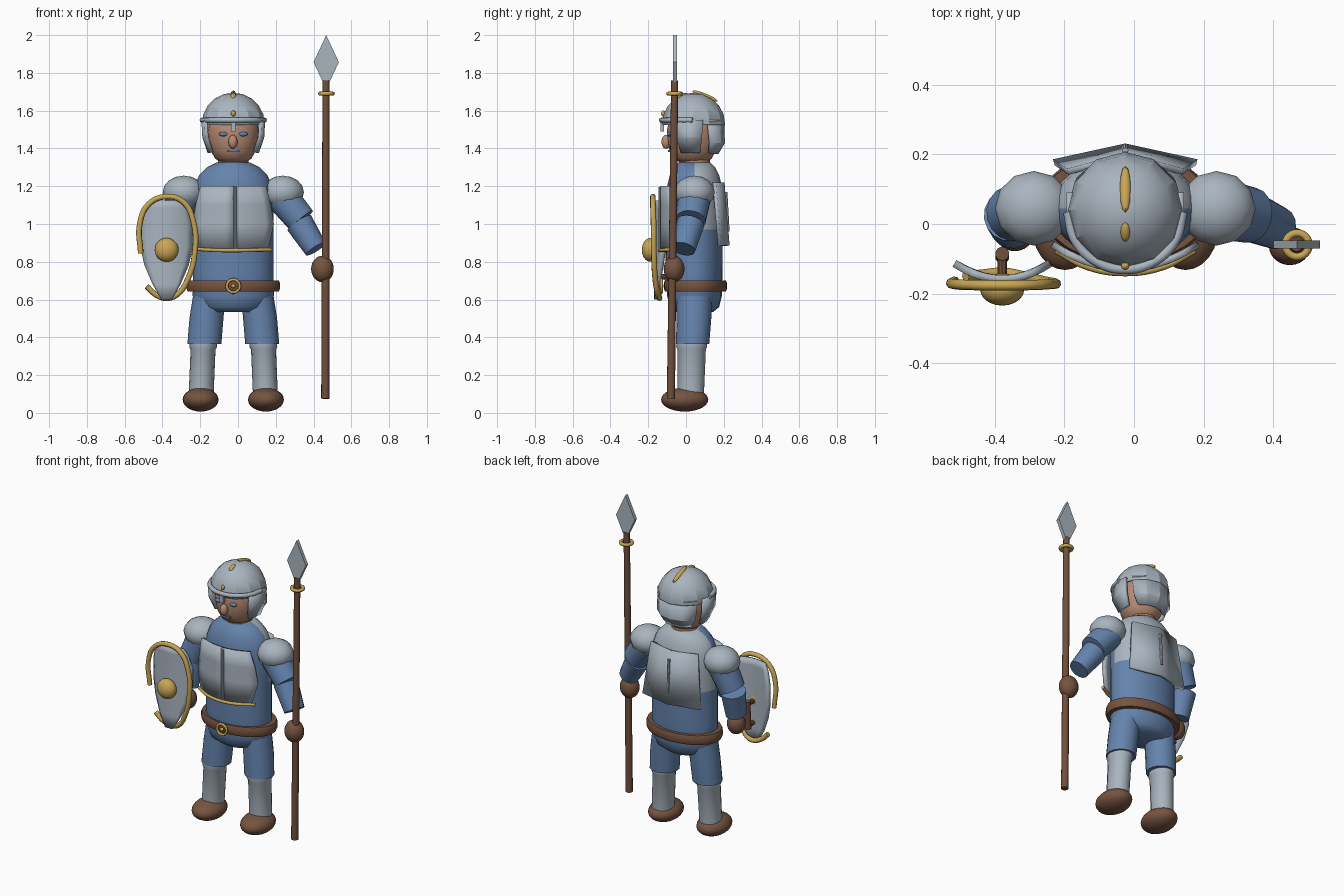
import bpy, bmesh, math
from mathutils import Vector, Matrix

if "Cube" in bpy.data.objects:
    bpy.data.objects.remove(bpy.data.objects["Cube"])

CX, CY = -0.025, 0.045   # body centre line


def material(name, rgb):
    m = bpy.data.materials.new(name)
    m.diffuse_color = (*rgb, 1)
    m.use_nodes = True
    m.node_tree.nodes["Principled BSDF"].inputs["Base Color"].default_value = m.diffuse_color
    return m


STEEL = material("steel", (0.40, 0.46, 0.52))
BLUE = material("blue_cloth", (0.13, 0.23, 0.42))
LEATHER = material("brown_leather", (0.18, 0.088, 0.05))
WOOD = material("dark_wood", (0.16, 0.078, 0.047))
GOLD = material("gold", (0.58, 0.38, 0.09))
SKIN = material("skin", (0.48, 0.26, 0.17))


def finish(name, bm, mat, angle=40):
    bmesh.ops.recalc_face_normals(bm, faces=bm.faces)
    me = bpy.data.meshes.new(name)
    bm.to_mesh(me)
    bm.free()
    me.materials.append(mat)
    if angle:
        for p in me.polygons:
            p.use_smooth = True
        me.set_sharp_from_angle(angle=math.radians(angle))
    ob = bpy.data.objects.new(name, me)
    bpy.context.collection.objects.link(ob)
    return ob


def ellipsoid(name, loc, rad, mat, rot=0, seg=24, rings=14, angle=40):
    bm = bmesh.new()
    m = Matrix.Translation(loc) @ Matrix.Rotation(rot, 4, 'X') @ Matrix.Diagonal((*rad, 1))
    bmesh.ops.create_uvsphere(bm, u_segments=seg, v_segments=rings, radius=1, matrix=m)
    return finish(name, bm, mat, angle)


def limb(name, a, b, r0, r1, mat, seg=16):
    a, b = Vector(a), Vector(b)
    bm = bmesh.new()
    m = Matrix.Translation((a + b) / 2) @ (b - a).to_track_quat('Z', 'Y').to_matrix().to_4x4()
    bmesh.ops.create_cone(bm, cap_ends=True, segments=seg, radius1=r0, radius2=r1,
                          depth=(b - a).length, matrix=m)
    return finish(name, bm, mat)


def box(name, loc, size, mat):
    bm = bmesh.new()
    bmesh.ops.create_cube(bm, size=1, matrix=Matrix.Translation(loc) @ Matrix.Diagonal((*size, 1)))
    return finish(name, bm, mat, 0)


def loft(name, rings, mat, seg=24, closed=False):
    """Stack of elliptical rings (cx, cy, z, rx, ry)."""
    bm = bmesh.new()
    loops = [[bm.verts.new((cx + rx * math.cos(2 * math.pi * i / seg),
                            cy + ry * math.sin(2 * math.pi * i / seg), z))
              for i in range(seg)] for cx, cy, z, rx, ry in rings]
    pairs = list(zip(loops, loops[1:]))
    if closed:
        pairs.append((loops[-1], loops[0]))
    else:
        bm.faces.new(loops[0])
        bm.faces.new(loops[-1])
    for lo, hi in pairs:
        for i in range(seg):
            j = (i + 1) % seg
            bm.faces.new((lo[i], lo[j], hi[j], hi[i]))
    return finish(name, bm, mat)


def sheet(name, rows, point, mat, cols=8, thick=0.02, angle=30):
    """Thin plate; point(row, t) places each vertex for t in -1..1."""
    bm = bmesh.new()
    g = [[bm.verts.new(point(r, 2 * i / cols - 1)) for i in range(cols + 1)] for r in rows]
    for a, b in zip(g, g[1:]):
        for i in range(cols):
            bm.faces.new((a[i], a[i + 1], b[i + 1], b[i]))
    ob = finish(name, bm, mat, angle)
    s = ob.modifiers.new("thickness", 'SOLIDIFY')
    s.thickness, s.offset = thick, 0
    return ob


def tube(name, pts, r, mat):
    cu = bpy.data.curves.new(name, 'CURVE')
    cu.dimensions = '3D'
    cu.bevel_depth, cu.bevel_resolution, cu.resolution_u = r, 2, 6
    cu.use_fill_caps = True
    sp = cu.splines.new('BEZIER')
    sp.bezier_points.add(len(pts) - 1)
    for bp, p in zip(sp.bezier_points, pts):
        bp.co = p
        bp.handle_left_type = bp.handle_right_type = 'AUTO'
    cu.materials.append(mat)
    ob = bpy.data.objects.new(name, cu)
    bpy.context.collection.objects.link(ob)


def ring(name, loc, R, r, mat, rot=(0, 0, 0)):
    bpy.ops.mesh.primitive_torus_add(location=loc, rotation=rot, major_radius=R, minor_radius=r,
                                     major_segments=24, minor_segments=8)
    ob = bpy.context.object
    ob.name = name
    ob.data.materials.append(mat)
    bpy.ops.object.shade_smooth()


# Torso: blue cloth, steel upper back
torso = loft("torso", [(CX, CY, z, rx, ry) for z, rx, ry in (
    (.535, .13, .10), (.56, .185, .13), (.62, .215, .145), (.75, .212, .148), (.97, .213, .15),
    (1.12, .213, .15), (1.2, .205, .145), (1.26, .18, .13), (1.3, .14, .11), (1.325, .09, .085))], BLUE)
torso.data.materials.append(STEEL)
for p in torso.data.polygons:
    if p.center.y > CY and p.center.z > .97:
        p.material_index = 1

# Belt and buckle
loft("belt", [(CX, CY + .005, .672 + z, .205 + d, .125 + d) for z, d in (
    (-.03, 0), (-.03, .036), (-.015, .042), (.015, .042), (.03, .036), (.03, 0))], LEATHER, 32, True)
ring("buckle", (CX, -.13, .672), .034, .008, GOLD, (math.pi / 2, 0, 0))
ellipsoid("buckle_pin", (CX, -.13, .672), (.012, .012, .012), GOLD, 0, 12, 8)

# Breastplate halves, ridge and gold trim
for s, side in ((-1, "right"), (1, "left")):
    sheet(side + "_breastplate", [(1.2, .17), (1.1, .195), (1.0, .21), (.865, .18)],
          lambda r, t: (CX + s * r[1] * (t + 1) / 2, -.128 + .07 * ((t + 1) / 2 * r[1] / .21) ** 2, r[0]),
          STEEL, 5)
limb("breastplate_ridge", (CX + .012, -.138, .87), (CX + .012, -.138, 1.195), .008, .008, STEEL, 8)
tube("waist_trim", [(CX - .2, -.075, .868), (CX - .11, -.122, .862), (CX, -.14, .86),
                    (CX + .11, -.122, .862), (CX + .2, -.075, .864)], .01, GOLD)

# Back plate
sheet("back_plate", [(1.22, .165, .195), (.885, .205, .222)],
      lambda r, t: (CX + r[1] * t, r[2] - .045 * abs(t), r[0]), STEEL, 2, .018, 10)
limb("back_plate_ridge", (CX, .222, .96), (CX, .21, 1.17), .009, .009, STEEL, 8)

# Legs
for s, side in ((-1, "right"), (1, "left")):
    X = lambda d: CX + s * d
    ellipsoid(side + "_boot", (X(.173), -.007, .07), (.095, .125, .063), LEATHER)
    loft(side + "_greave", [(X(.170), .025, .1, .066, .07), (X(.160), .03, .335, .066, .075),
                            (X(.159), .03, .35, .074, .082), (X(.158), .03, .385, .07, .078)], STEEL, 16)
    loft(side + "_thigh", [(X(.153), .035, .365, .09, .088), (X(.142), .042, .5, .09, .092),
                           (X(.125), CY, .64, .085, .095)], BLUE, 16)
    # Shoulder guards
    ellipsoid(side + "_pauldron", (X(.262), CY, 1.168), (.112, .107, .088), STEEL, 0, 12, 8, 35)

# Arms and hands
limb("left_upper_arm", (.235, .045, 1.14), (.335, .025, 1.02), .088, .08, BLUE)
limb("left_forearm", (.325, .025, 1.005), (.412, -.012, .868), .074, .062, BLUE)
ellipsoid("left_hand", (.447, -.063, .762), (.06, .055, .07), LEATHER)
limb("right_upper_arm", (-.29, .045, 1.14), (-.35, .03, 1.0), .088, .08, BLUE)
limb("right_forearm", (-.355, .025, .98), (-.35, -.01, .82), .076, .062, BLUE)
ellipsoid("right_hand", (-.342, -.025, .75), (.056, .053, .066), LEATHER)

# Head
limb("neck", (CX, CY, 1.28), (CX, CY, 1.42), .082, .08, SKIN)
loft("head", [(CX, .035, z, rx, ry) for z, rx, ry in (
    (1.33, .07, .075), (1.345, .095, .1), (1.385, .118, .122), (1.44, .131, .132),
    (1.5, .135, .136), (1.56, .12, .12), (1.6, .08, .08))], SKIN)
ellipsoid("nose", (CX - .002, -.105, 1.435), (.024, .025, .037), SKIN, 0, 16, 10)
for s, side in ((-1, "right"), (1, "left")):
    ellipsoid(side + "_eye", (CX + s * .052, -.088, 1.476), (.025, .014, .012), BLUE, 0, 16, 8)
box("mouth", (CX, -.088, 1.386), (.064, .012, .012), BLUE)

# Helmet dome, cut open below the brow
bm = bmesh.new()
bmesh.ops.create_uvsphere(bm, u_segments=12, v_segments=10, radius=1,
                          matrix=Matrix.Translation((CX, .04, 1.53)) @ Matrix.Diagonal((.167, .167, .165, 1)))
bmesh.ops.bisect_plane(bm, geom=bm.verts[:] + bm.edges[:] + bm.faces[:], plane_co=(0, 0, 1.525),
                       plane_no=(0, 0, 1), clear_inner=True)
finish("helmet_dome", bm, STEEL, 25).modifiers.new("thickness", 'SOLIDIFY').thickness = .015

# Brow band, nose guard, cheek guards and neck guard
tube("brow_band", [(CX + .165 * math.sin(a), .035 - .165 * math.cos(a), 1.55)
                   for a in [math.radians(d) for d in range(-90, 91, 30)]], .014, STEEL)
box("nose_guard", (CX, -.125, 1.52), (.024, .018, .06), STEEL)
for s, side in ((-1, "right"), (1, "left")):
    sheet(side + "_cheek_guard", [(1.55, .16, -.055, .09), (1.46, .155, -.05, .085), (1.38, .128, -.025, .075)],
          lambda r, t: (CX + s * (r[1] - .015 * max(0, -t)),
                        r[2] + (r[3] - r[2]) * (t + 1) / 2, r[0]), STEEL, 2, .018, 15)
sheet("neck_guard", [(1.55, .16, 60), (1.43, .163, 55), (1.375, .13, 48)],
      lambda r, t: (CX + r[1] * math.sin(math.radians(r[2] * t)),
                    .035 + r[1] * math.cos(math.radians(r[2] * t)), r[0]), STEEL, 4, .016, 20)

# Gold crest inlays
ellipsoid("crest_back", (CX, .1, 1.677), (.016, .072, .014), GOLD, math.radians(-22), 12, 10)
ellipsoid("crest_front", (CX, -.023, 1.678), (.014, .03, .012), GOLD, math.radians(24), 12, 10)
ellipsoid("crest_brow", (CX, -.12, 1.585), (.012, .012, .016), GOLD, 0, 12, 8)

# Shield: curved plate, open gold rim, boss and grip
SX = -.378
sheet("shield", [(1.125, .085), (1.085, .112), (1.0, .137), (.88, .136), (.78, .112), (.68, .07), (.6, .025)],
      lambda r, t: (SX + r[1] * t, -.158 + .045 * (t * r[1] / .137) ** 2, r[0]), STEEL, 8, .022)
tube("shield_rim", [(SX + x, y, z) for x, y, z in (
    (-.137, -.165, .845), (-.142, -.172, 1.0), (-.095, -.175, 1.105), (0, -.176, 1.145), (.09, -.175, 1.115),
    (.142, -.172, 1.01), (.148, -.17, .84), (.113, -.163, .71), (.06, -.15, .63), (0, -.14, .607),
    (-.055, -.145, .625), (-.105, -.15, .67))], .015, GOLD)
ellipsoid("shield_boss", (SX, -.188, .863), (.063, .046, .063), GOLD)
limb("shield_grip", (SX, -.095, .70), (SX, -.085, .88), .02, .02, WOOD, 10)
for z in (.72, .86):
    limb("shield_grip_mount", (SX, -.085, z), (SX, -.15, z), .014, .014, WOOD, 8)

# Spear
limb("spear_shaft", (.462, -.08, .075), (.466, -.06, 1.76), .022, .019, WOOD, 12)
ring("spear_collar", (.468, -.06, 1.69), .034, .011, GOLD)
bm = bmesh.new()
f = bm.faces.new([bm.verts.new((.467 + x, -.07, z)) for x, z in (
    (0, 2.0), (-.067, 1.857), (-.018, 1.752), (.018, 1.752), (.067, 1.857))])
ext = bmesh.ops.extrude_face_region(bm, geom=[f])
bmesh.ops.translate(bm, vec=(0, .023, 0), verts=[v for v in ext["geom"] if isinstance(v, bmesh.types.BMVert)])
finish("spear_head", bm, STEEL, 0)
